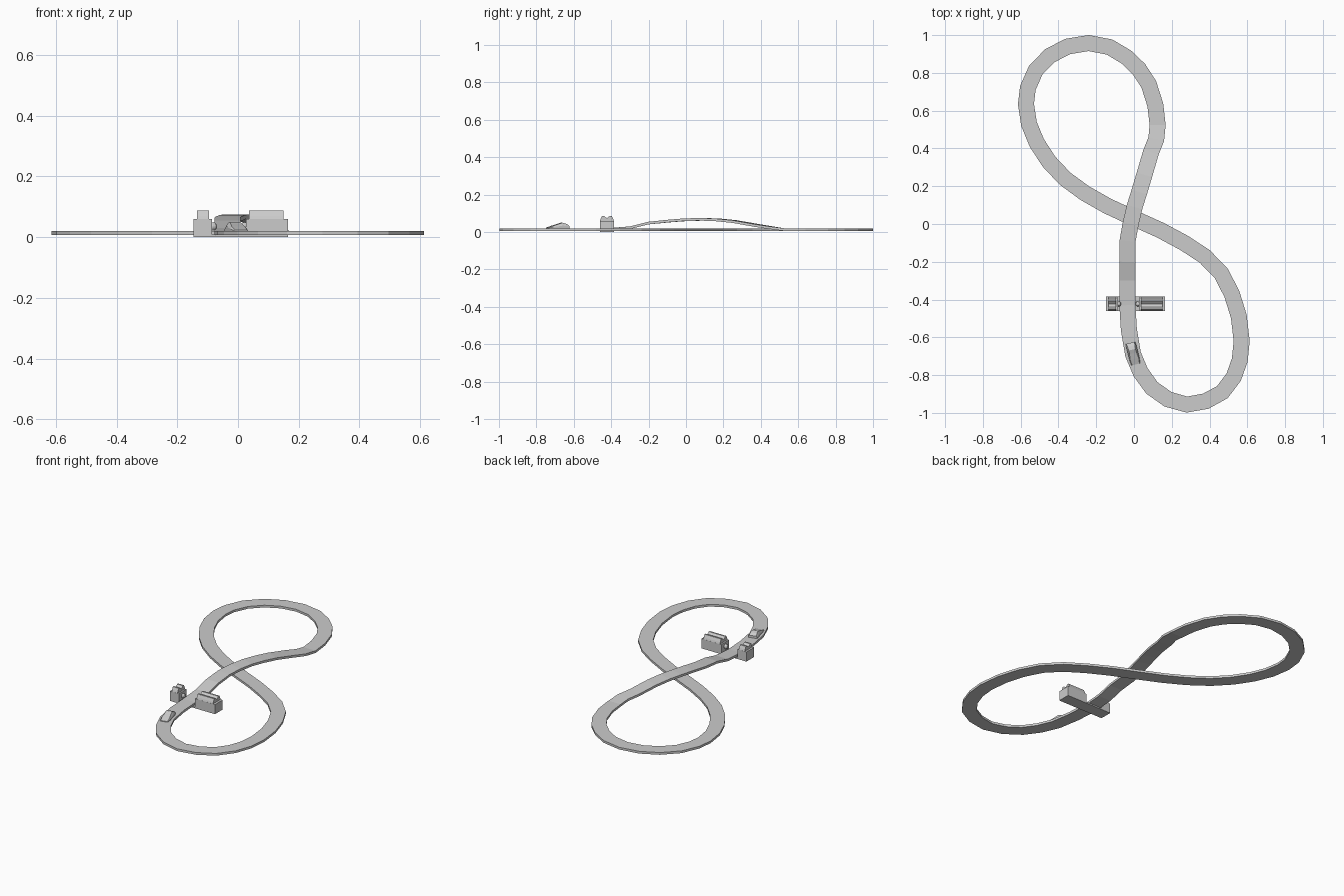
import bpy, bmesh, math
from mathutils import Vector, Matrix

if "Cube" in bpy.data.objects:
    bpy.data.objects.remove(bpy.data.objects["Cube"])


def make(name, bm):
    bmesh.ops.recalc_face_normals(bm, faces=bm.faces)
    me = bpy.data.meshes.new(name)
    bm.to_mesh(me)
    bm.free()
    ob = bpy.data.objects.new(name, me)
    bpy.context.collection.objects.link(ob)
    return ob


def box(name, x0, x1, y0, y1, z0, z1):
    bm = bmesh.new()
    bmesh.ops.create_cube(bm, size=1)
    for v in bm.verts:
        v.co = ((x0 + x1) / 2 + v.co.x * (x1 - x0),
                (y0 + y1) / 2 + v.co.y * (y1 - y0),
                (z0 + z1) / 2 + v.co.z * (z1 - z0))
    return make(name, bm)


def loft(name, rings, closed=False):
    # join equal-length rings with quads, capped when not closed
    bm = bmesh.new()
    vs = [[bm.verts.new(p) for p in r] for r in rings]
    n, m = len(rings), len(rings[0])
    for i in range(n if closed else n - 1):
        a, b = vs[i], vs[(i + 1) % n]
        for j in range(m):
            k = (j + 1) % m
            bm.faces.new((a[j], a[k], b[k], b[j]))
    if not closed:
        bm.faces.new(vs[0])
        bm.faces.new(vs[-1])
    return make(name, bm)


# figure-eight track: centre line, starting on the straight
path = [(-.035, -.43), (-.035, -.30), (-.035, -.20), (-.034, -.09), (-.018, .0), (.003, .09),
        (.028, .17), (.055, .26), (.09, .38), (.118, .45), (.125, .525), (.113, .63), (.078, .74),
        (.026, .82), (-.042, .885), (-.13, .937), (-.24, .958), (-.35, .94), (-.444, .892),
        (-.52, .815), (-.562, .72), (-.572, .635), (-.556, .53), (-.515, .43), (-.45, .33),
        (-.365, .24), (-.26, .163), (-.14, .095), (.0, .03), (.14, -.033), (.265, -.10),
        (.375, -.172), (.462, -.262), (.518, -.37), (.555, -.49), (.57, -.62), (.56, -.72),
        (.528, -.81), (.468, -.89), (.38, -.938), (.28, -.956), (.18, -.928), (.095, -.868),
        (.035, -.785), (-.005, -.69), (-.027, -.56)]
bridge = {1: .03, 2: .055, 3: .066, 4: .073, 5: .075, 6: .072, 7: .063, 8: .042, 9: .031}
rings = []
half, thick = .0425, .014
for i, p in enumerate(path):
    a = Vector(path[i])
    d0 = (a - Vector(path[i - 1])).normalized()
    d1 = (Vector(path[(i + 1) % len(path)]) - a).normalized()
    t = (d0 + d1).normalized()
    s = Vector((-t.y, t.x)) * half
    z = bridge.get(i, .02)
    l, r = a + s, a - s
    rings.append([(l.x, l.y, z - thick), (r.x, r.y, z - thick), (r.x, r.y, z), (l.x, l.y, z)])
loft("track", rings, True)

# trackside buildings on a shared base plate
yc, w = -.423, .038
box("building_base", -.147, .164, yc - w, yc + w, 0, .008)
roof = [(-.038, .058), (.038, .058), (.034, .07), (.026, .087), (.016, .087),
        (.0, .074), (-.016, .087), (-.026, .087), (-.034, .07)]
for side, x0, x1, r0, r1, lamp in (("left", -.147, -.085, -.135, -.095, -.082),
                                   ("right", .026, .164, .036, .15, .022)):
    box(side + "_building", x0, x1, yc - w, yc + w, .004, .06)
    loft(side + "_roof", [[(x, yc + y, z) for y, z in roof] for x in (r0, r1)])
    bm = bmesh.new()
    bmesh.ops.create_uvsphere(bm, u_segments=10, v_segments=6, radius=.014,
                              matrix=Matrix.Translation((lamp, yc, .035)))
    make(side + "_lamp", bm)

# wedge-shaped car: rings from nose to tail (length, half width low/high, z low/high)
sections = [(-.06, .024, .020, .019, .024), (-.03, .027, .023, .019, .034),
            (.0, .027, .019, .019, .043), (.02, .027, .018, .019, .05),
            (.04, .027, .02, .019, .045), (.057, .026, .022, .019, .034)]
car = loft("car", [[(-a, y, lo), (a, y, lo), (a, y, (lo + hi) / 2), (b, y, hi),
                    (-b, y, hi), (-a, y, (lo + hi) / 2)] for y, a, b, lo, hi in sections])
car.location = (-.005, -.685, 0)
car.rotation_euler.z = math.radians(14)
